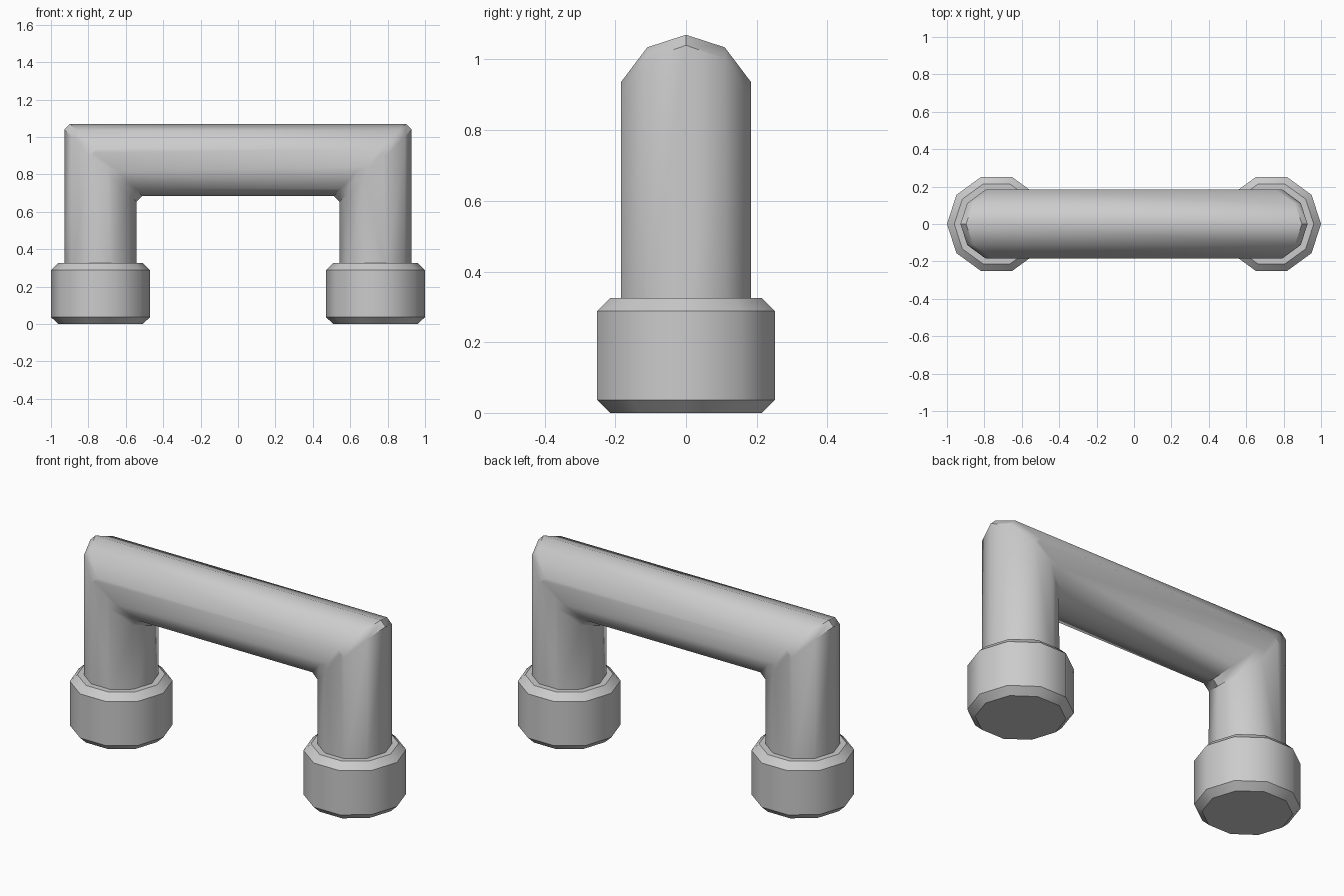
import bpy, bmesh, math

if "Cube" in bpy.data.objects:
    bpy.data.objects.remove(bpy.data.objects["Cube"])

SIDES = 10
LEG_X = 0.735      # leg centre line
BAR_Z = 0.877      # bar centre line
PIPE_R = 0.193
FOOT_R = 0.265
FOOT_H = 0.325


def loft(name, rings, chamfer):
    """Skin a list of rings, cap the ends, chamfer the hard edges."""
    bm = bmesh.new()
    loops = [[bm.verts.new(p) for p in ring] for ring in rings]
    for a, b in zip(loops, loops[1:]):
        for i in range(SIDES):
            j = (i + 1) % SIDES
            bm.faces.new((a[i], a[j], b[j], b[i]))
    bm.faces.new(loops[0][::-1])
    bm.faces.new(loops[-1])
    bmesh.ops.recalc_face_normals(bm, faces=bm.faces)
    hard = [e for e in bm.edges if e.calc_face_angle(0) > math.radians(45)]
    bmesh.ops.bevel(bm, geom=hard, offset=chamfer, offset_type='OFFSET',
                    segments=1, profile=0.5, affect='EDGES', clamp_overlap=True)
    bmesh.ops.recalc_face_normals(bm, faces=bm.faces)
    mesh = bpy.data.meshes.new(name)
    bm.to_mesh(mesh)
    bm.free()
    obj = bpy.data.objects.new(name, mesh)
    bpy.context.collection.objects.link(obj)
    bpy.ops.object.select_all(action='DESELECT')
    obj.select_set(True)
    bpy.context.view_layer.objects.active = obj
    bpy.ops.object.shade_smooth_by_angle(angle=math.radians(40))
    return obj


def circle(r):
    return [(r * math.cos(math.tau * i / SIDES), r * math.sin(math.tau * i / SIDES))
            for i in range(SIDES)]


# Bent handle pipe: two legs mitred into the top bar
pipe = circle(PIPE_R)
sunk = FOOT_H - 0.1
loft("handle_pipe", [
    [(-LEG_X + u, v, sunk) for u, v in pipe],
    [(-LEG_X + u, v, BAR_Z - u) for u, v in pipe],
    [(LEG_X - u, v, BAR_Z - u) for u, v in pipe],
    [(LEG_X - u, v, sunk) for u, v in pipe],
], 0.0285)

# Chamfered collar feet
for side, label in ((-1, "left"), (1, "right")):
    loft(label + "_foot", [
        [(side * (LEG_X + u), v, z) for u, v in circle(FOOT_R)]
        for z in (0, FOOT_H)
    ], 0.037)
